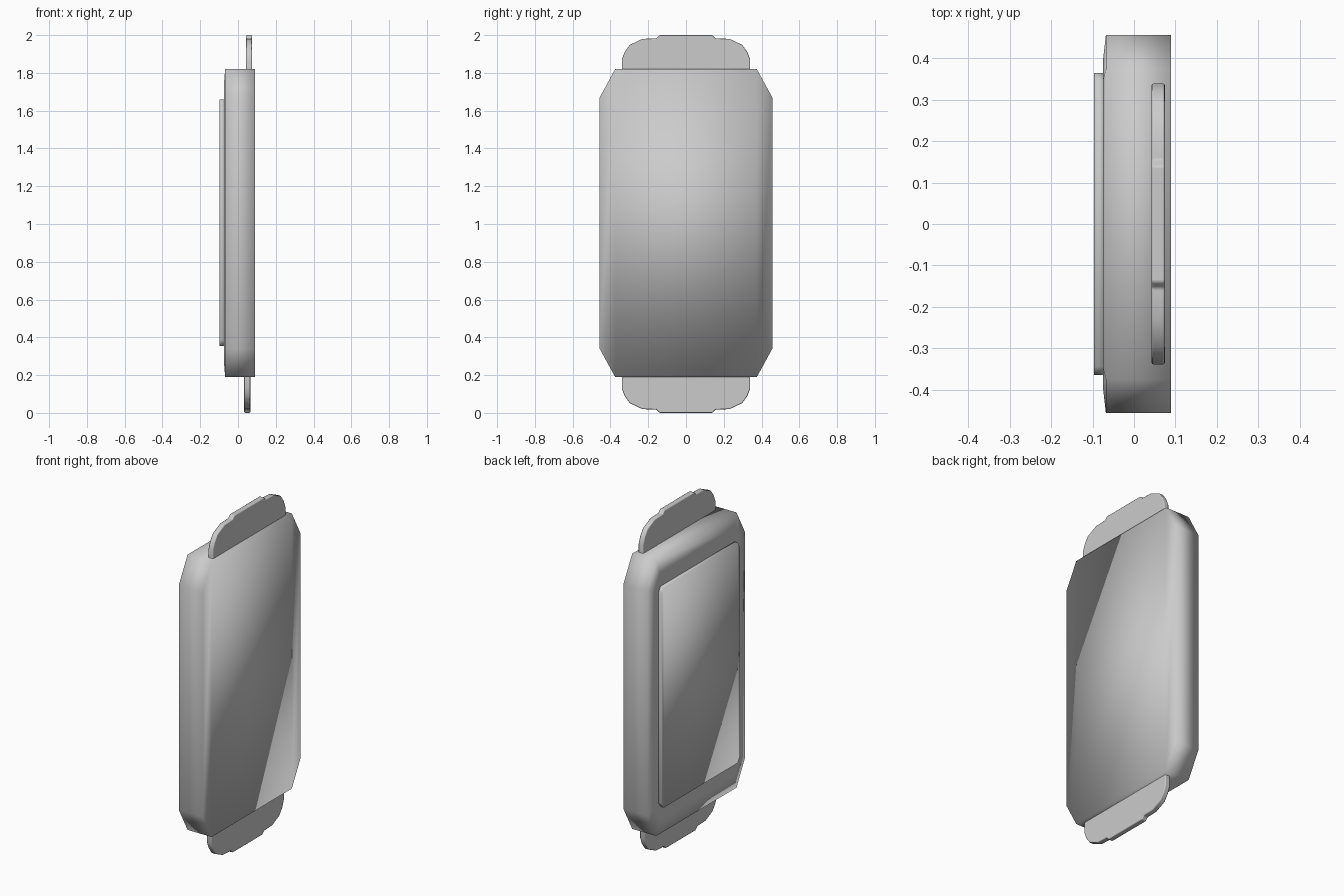
import bpy, bmesh

if "Cube" in bpy.data.objects:
    bpy.data.objects.remove(bpy.data.objects["Cube"])


def columns(y_out, y_in, z_low, z_high, cut):
    """Chamfered rectangle as (y, low z, high z) columns."""
    return [(-y_out, z_low + cut, z_high - cut), (-y_in, z_low, z_high),
            (y_in, z_low, z_high), (y_out, z_low + cut, z_high - cut)]


def loft(name, sections):
    """Join column sections placed along x, capped with vertical strips."""
    bm = bmesh.new()
    rings = []
    for x, cols in sections:
        low = [bm.verts.new((x, y, a)) for y, a, b in cols]
        high = [bm.verts.new((x, y, b)) for y, a, b in cols]
        rings.append((low, high, low + high[::-1]))
    for (_, _, r), (_, _, s) in zip(rings, rings[1:]):
        for i in range(len(r)):
            j = (i + 1) % len(r)
            bm.faces.new((r[i], r[j], s[j], s[i]))
    for low, high, _ in (rings[0], rings[-1]):
        for i in range(len(low) - 1):
            bm.faces.new((low[i], low[i + 1], high[i + 1], high[i]))
    bmesh.ops.recalc_face_normals(bm, faces=bm.faces[:])
    mesh = bpy.data.meshes.new(name)
    bm.to_mesh(mesh)
    bm.free()
    obj = bpy.data.objects.new(name, mesh)
    bpy.context.collection.objects.link(obj)
    mesh.shade_smooth()
    return obj


# Main slab with chamfered corners and a slightly raised rear face
outer = columns(0.457, 0.375, 0.19, 1.82, 0.15)
raised = columns(0.395, 0.345, 0.275, 1.735, 0.09)
loft("body", [(0.09, outer), (-0.068, outer), (-0.075, raised)])

# Thin panel on the rear face
panel = columns(0.365, 0.345, 0.355, 1.66, 0.03)
loft("panel", [(-0.07, panel), (-0.097, panel)])

# Rounded end tabs: half outline as (y, height beyond the slab)
half = [(0.34, -0.03), (0.34, 0.05), (0.325, 0.09), (0.298, 0.128),
        (0.23, 0.16), (0.155, 0.163), (0.14, 0.18)]


def tab(name, x0, x1, base, direction):
    outline = half + [(-y, h) for y, h in reversed(half)]
    bm = bmesh.new()
    face = bm.faces.new([bm.verts.new((x0, y, base + direction * h)) for y, h in outline])
    ext = bmesh.ops.extrude_face_region(bm, geom=[face], use_keep_orig=True)
    moved = [v for v in ext["geom"] if isinstance(v, bmesh.types.BMVert)]
    bmesh.ops.translate(bm, verts=moved, vec=(x1 - x0, 0, 0))
    bmesh.ops.recalc_face_normals(bm, faces=bm.faces[:])
    mesh = bpy.data.meshes.new(name)
    bm.to_mesh(mesh)
    bm.free()
    obj = bpy.data.objects.new(name, mesh)
    bpy.context.collection.objects.link(obj)
    bevel = obj.modifiers.new("soft_rim", "BEVEL")
    bevel.width = 0.006
    bevel.segments = 2
    bevel.harden_normals = True
    mesh.shade_smooth()
    return obj


tab("top_tab", 0.042, 0.075, 1.82, 1)
tab("bottom_tab", 0.032, 0.065, 0.18, -1)
